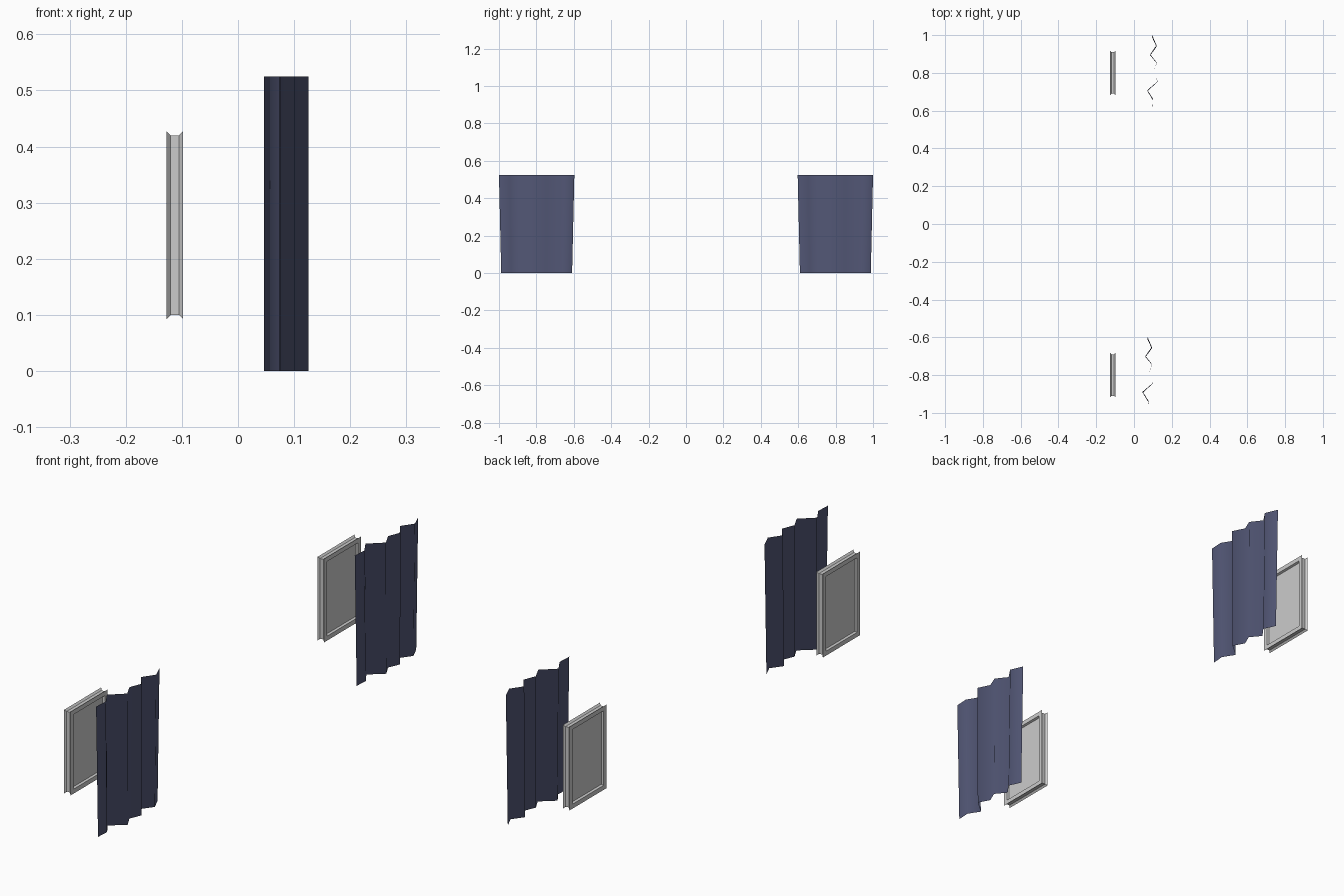
import bpy, bmesh

if "Cube" in bpy.data.objects:
    bpy.data.objects.remove(bpy.data.objects["Cube"])

navy = bpy.data.materials.new("navy_fabric")
navy.diffuse_color = (0.085, 0.095, 0.18, 1)
navy.use_nodes = True
navy.node_tree.nodes["Principled BSDF"].inputs["Base Color"].default_value = navy.diffuse_color


def finish(bm, name, mat=None, smooth=False):
    me = bpy.data.meshes.new(name)
    bm.to_mesh(me)
    bm.free()
    ob = bpy.data.objects.new(name, me)
    bpy.context.collection.objects.link(ob)
    if mat:
        me.materials.append(mat)
    for p in me.polygons:
        p.use_smooth = smooth
    return ob


# Window: rectangular rings lofted from one pane, round the grooved rim, to the other
def window(name, cx, cy, cz):
    half = [(0.006, 0.096, 0.146),    # recessed pane
            (0.0145, 0.099, 0.149),   # opening edge
            (0.0145, 0.1175, 0.167),  # outer flange
            (0.0075, 0.110, 0.160)]   # groove floor
    rings = half + [(-x, y, z) for x, y, z in reversed(half)]
    bm = bmesh.new()
    loops = [[bm.verts.new((cx + x, cy + sy * y, cz + sz * z))
              for sy, sz in ((-1, -1), (1, -1), (1, 1), (-1, 1))]
             for x, y, z in rings]
    for a, b in zip(loops, loops[1:]):
        for i in range(4):
            j = (i + 1) % 4
            bm.faces.new((a[i], a[j], b[j], b[i]))
    bm.faces.new(loops[0])
    bm.faces.new(loops[-1])
    bmesh.ops.recalc_face_normals(bm, faces=bm.faces)
    return finish(bm, name)


# Curtain: zigzag pleated sheet, slightly narrower at the hem
def curtain(name, cx, cy):
    pleats = [(0.001, -0.2015), (0.004, -0.145), (-0.026, -0.095), (0.029, -0.045),
              (0.004, 0.005), (0.024, 0.055), (-0.011, 0.10), (0.022, 0.148),
              (-0.001, 0.2015)]
    bm = bmesh.new()
    rows = [[bm.verts.new((cx + x, cy + y * k, z)) for x, y in pleats]
            for z, k in ((0, 0.94), (0.525, 1.0))]
    lo, hi = rows
    for i in range(len(pleats) - 1):
        bm.faces.new((lo[i], lo[i + 1], hi[i + 1], hi[i]))
    return finish(bm, name, navy, True)


for side, s in (("front", -1), ("back", 1)):
    window(side + "_window", -0.1125, s * 0.8, 0.26)
    curtain(side + "_curtain", 0.0845 + s * 0.0125, s * 0.7985)
